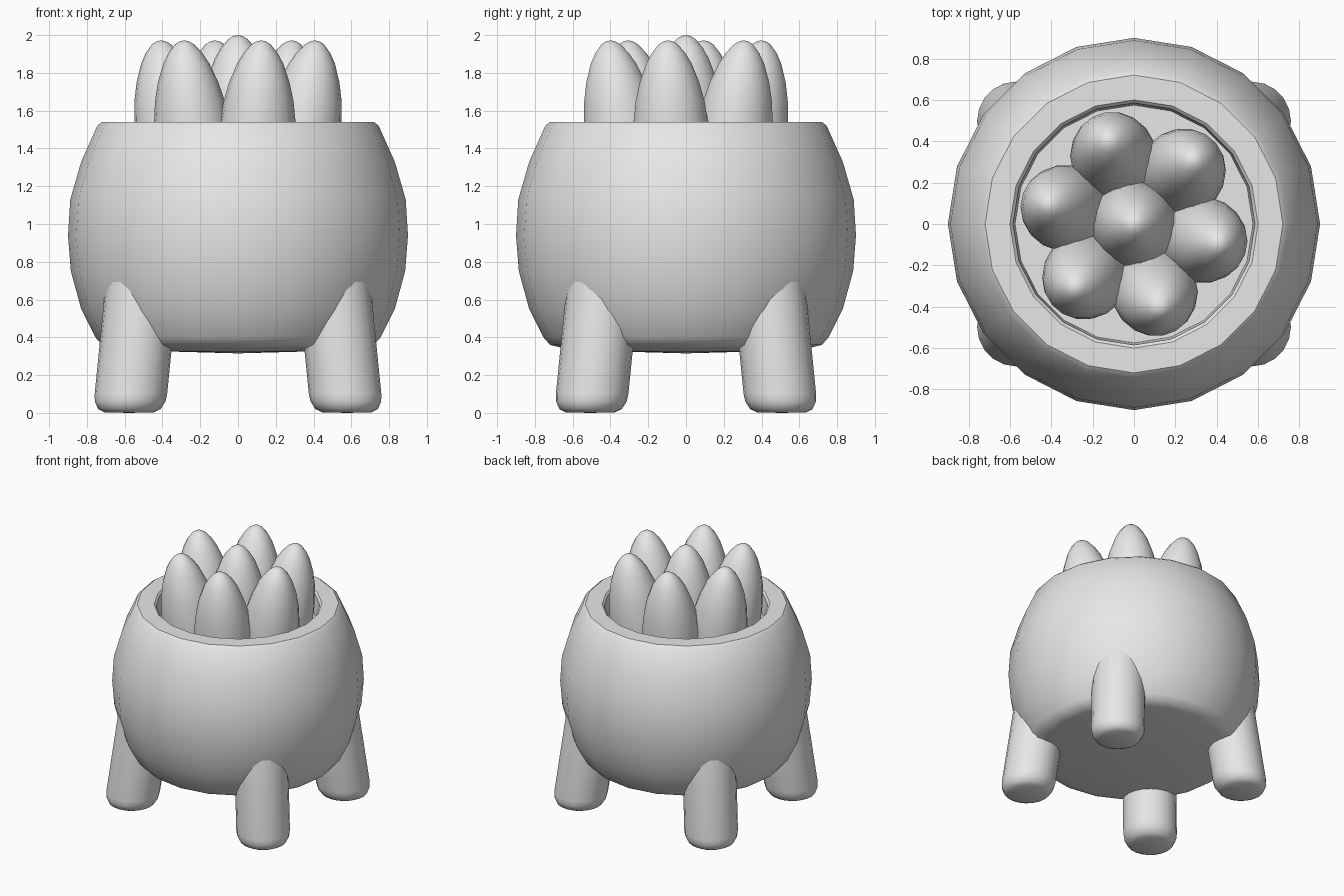
import bpy, bmesh
from math import cos, sin, pi, radians

if "Cube" in bpy.data.objects:
    bpy.data.objects.remove(bpy.data.objects["Cube"], do_unlink=True)

mat = bpy.data.materials.new("plain_grey")
mat.use_nodes = True
mat.diffuse_color = (0.8, 0.8, 0.8, 1)
mat.node_tree.nodes["Principled BSDF"].inputs["Base Color"].default_value = (0.8, 0.8, 0.8, 1)


def lathe(name, profile, sides, centre=(0, 0), lean=(0, 0), sharp=35):
    """Spin (radius, height) points about z; lean shifts the axis with height."""
    bm = bmesh.new()
    rings = []
    for r, z in profile:
        cx, cy = centre[0] + lean[0] * z, centre[1] + lean[1] * z
        count = sides if r > 0 else 1
        rings.append([bm.verts.new((cx + r * cos(2 * pi * i / sides),
                                    cy + r * sin(2 * pi * i / sides), z))
                      for i in range(count)])
    for a, b in zip(rings, rings[1:]):
        for i in range(sides):
            j = (i + 1) % sides
            if len(a) == 1:
                bm.faces.new((a[0], b[j], b[i]))
            elif len(b) == 1:
                bm.faces.new((a[i], a[j], b[0]))
            else:
                bm.faces.new((a[i], a[j], b[j], b[i]))
    bmesh.ops.recalc_face_normals(bm, faces=bm.faces)
    mesh = bpy.data.meshes.new(name)
    bm.to_mesh(mesh)
    bm.free()
    mesh.materials.append(mat)
    ob = bpy.data.objects.new(name, mesh)
    bpy.context.collection.objects.link(ob)
    bpy.ops.object.select_all(action="DESELECT")
    ob.select_set(True)
    bpy.context.view_layer.objects.active = ob
    bpy.ops.object.shade_smooth_by_angle(angle=radians(sharp))
    return ob


# Round pot: gently domed base, bulging wall, thick rim and recessed floor
lathe("pot", [(0, 0.315), (0.36, 0.325), (0.66, 0.345), (0.72, 0.36), (0.755, 0.4),
              (0.83, 0.55), (0.885, 0.75), (0.9, 0.94), (0.888, 1.13),
              (0.83, 1.33), (0.745, 1.52), (0.72, 1.54), (0.6, 1.54),
              (0.585, 1.525), (0.575, 1.38), (0, 1.38)], 20)

# Four legs leaning inward as they rise
leg = [(0, 0), (0.13, 0.003), (0.165, 0.02), (0.187, 0.06), (0.192, 0.1), (0.192, 0.74), (0, 0.74)]
for side, sx in (("left", 1), ("right", -1)):
    for end, sy in (("front", -1), ("back", 1)):
        lathe(f"{end}_{side}_leg", leg, 20, (0.577 * sx, 0.507 * sy),
              (-0.1 * sx, -0.1 * sy), 40)

# Succulent leaves: one upright in the middle, six leaning outward around it
leaf = [(0.208, 1.36), (0.208, 1.45), (0.2, 1.54), (0.185, 1.65), (0.16, 1.75),
        (0.122, 1.85), (0.09, 1.905), (0.052, 1.95), (0.025, 1.967), (0, 1.972)]
lathe("centre_leaf", [(r, z + 0.028) for r, z in leaf], 18, sharp=60)
for k in range(6):
    a = radians(-13 + 60 * k)
    slope, foot = 0.14, 0.142
    lathe(f"outer_leaf_{k + 1}", leaf, 18, (foot * cos(a), foot * sin(a)),
          (slope * cos(a), slope * sin(a)), 60)
